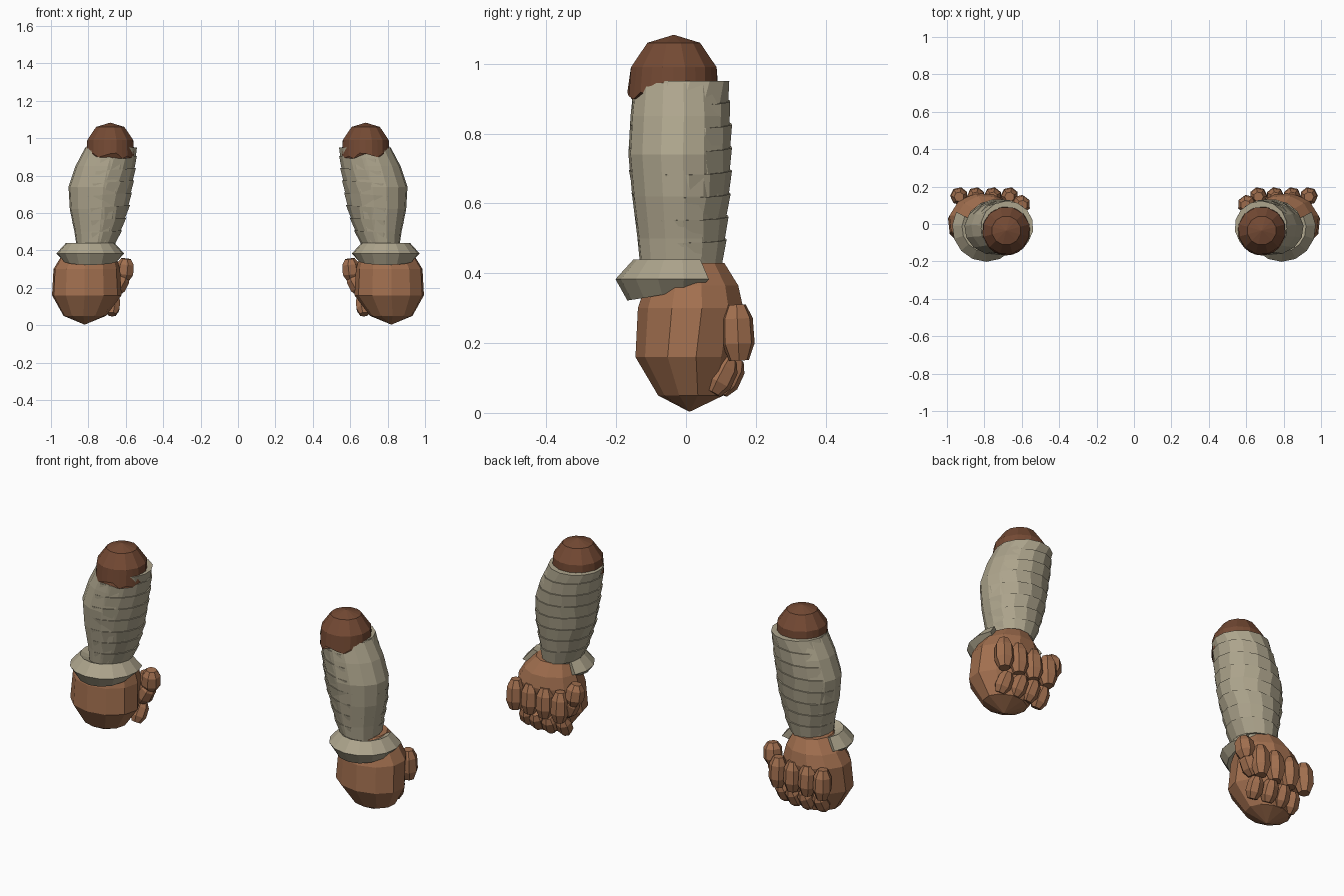
import bpy, bmesh, math, random
from mathutils import Vector

if "Cube" in bpy.data.objects:
    bpy.data.objects.remove(bpy.data.objects["Cube"])


def material(name, rgb):
    m = bpy.data.materials.new(name)
    m.diffuse_color = (*rgb, 1)
    m.use_nodes = True
    m.node_tree.nodes["Principled BSDF"].inputs["Base Color"].default_value = m.diffuse_color
    return m


SKIN = material("brown skin", (0.36, 0.16, 0.078))
DARK = material("dark brown skin", (0.175, 0.068, 0.034))
WRAP = material("linen wrap", (0.42, 0.375, 0.265))


def loft(name, rings, mat, side, closed=True):
    """Skin a list of rings (lists of points), cap both ends, mirror x by side."""
    bm = bmesh.new()
    vs = [[bm.verts.new((p[0] * side, p[1], p[2])) for p in r] for r in rings]
    n = len(vs[0])
    for a, b in zip(vs, vs[1:]):
        for i in range(n):
            j = (i + 1) % n
            bm.faces.new((a[i], a[j], b[j], b[i]))
    bm.faces.new(vs[0])
    bm.faces.new(vs[-1])
    bmesh.ops.remove_doubles(bm, verts=bm.verts, dist=0.0005)
    bmesh.ops.recalc_face_normals(bm, faces=bm.faces)
    me = bpy.data.meshes.new(name)
    bm.to_mesh(me)
    bm.free()
    me.materials.append(mat)
    ob = bpy.data.objects.new(name, me)
    bpy.context.collection.objects.link(ob)
    return ob


def ellipse(cx, cy, rx, ry, z, n, turn=0.0, tilt=0.0):
    pts = []
    for i in range(n):
        a = math.tau * i / n + turn
        x, y = rx * math.cos(a), ry * math.sin(a)
        pts.append((cx + x, cy + y, z - tilt * x))
    return pts


def blob(name, a, b, r, side, n=7):
    """Faceted finger segment from a to b."""
    a, b = Vector(a), Vector(b)
    d = (b - a).normalized()
    u = d.cross(Vector((0, 1, 0.3))).normalized()
    v = d.cross(u)
    rings = []
    for t, k in ((0, 0.55), (0.25, 0.95), (0.7, 1.0), (1, 0.6)):
        c = a.lerp(b, t)
        rings.append([c + (u * math.cos(q) + v * math.sin(q)) * r * k
                      for q in (math.tau * i / n for i in range(n))])
    loft(name, rings, SKIN, side)


# forearm outline: z, inner x, outer x, front y, back y
ARM = [(0.40, 0.68, 0.86, -0.13, 0.095), (0.50, 0.635, 0.875, -0.14, 0.105),
       (0.62, 0.595, 0.90, -0.155, 0.115), (0.74, 0.575, 0.907, -0.166, 0.12),
       (0.85, 0.56, 0.87, -0.16, 0.12), (0.945, 0.555, 0.82, -0.15, 0.11)]


def outline(z):
    """Interpolated centre and radii of the forearm at height z."""
    z = min(max(z, ARM[0][0]), ARM[-1][0])
    for p, q in zip(ARM, ARM[1:]):
        if z <= q[0]:
            t = (z - p[0]) / (q[0] - p[0])
            x0, x1, y0, y1 = (p[k] + (q[k] - p[k]) * t for k in range(1, 5))
            return (x0 + x1) / 2, (y0 + y1) / 2, (x1 - x0) / 2, (y1 - y0) / 2


for side, tag in ((1, "right"), (-1, "left")):
    random.seed(4)

    # fist body
    loft(tag + "_fist", [ellipse(*r, 11, 0.2) for r in (
        (0.82, 0.01, 0.0, 0.0, 0.003), (0.82, 0.015, 0.115, 0.095, 0.05),
        (0.81, 0.0, 0.188, 0.145, 0.16), (0.81, 0.015, 0.18, 0.153, 0.30),
        (0.80, 0.018, 0.15, 0.135, 0.365), (0.785, 0.01, 0.10, 0.102, 0.43))], SKIN, side)

    # curled fingers: knuckle segment and fingertip segment
    for i in range(4):
        x = 0.665 + 0.09 * i
        blob(f"{tag}_finger_{i}", (x, 0.145, 0.31), (x, 0.152, 0.15), 0.048, side)
        xl = 0.665 + 0.075 * i
        y = 0.02 if i in (1, 2) else 0.0
        blob(f"{tag}_fingertip_{i}", (xl, 0.125 + y, 0.155), (xl + 0.01, 0.075 + y, 0.058),
             0.042, side)

    # thumb
    blob(tag + "_thumb", (0.597, 0.10, 0.355), (0.61, 0.11, 0.24), 0.05, side)
    blob(tag + "_thumb_base", (0.605, 0.105, 0.27), (0.66, 0.10, 0.17), 0.045, side)

    # forearm core
    loft(tag + "_forearm_wrap",
         [ellipse(*outline(r[0]), r[0], 14, 0.1) for r in ARM], WRAP, side)

    # overlapping bandage bands, raised on the inner and back sides
    for k in range(8):
        z0 = 0.425 + 0.066 * k
        z1 = min(z0 + 0.072, 0.95)
        rings = []
        for z, grow in ((z0, 0.001), (z1, 0.008)):
            cx, cy, rx, ry = outline(z)
            rings.append(ellipse(cx - 0.009, cy + 0.006, rx + grow, ry + grow, z, 14,
                                 0.1 + random.uniform(-0.1, 0.1), 0.08 if k < 7 else 0))
        loft(f"{tag}_bandage_band_{k}", rings, WRAP, side)

    # rounded elbow cap with a ragged front edge
    elbow = [ellipse(0.683, -0.035, r, r, z, 12, 0.26) for z, r in
             ((1.083, 0.0), (1.06, 0.078), (0.99, 0.127))]
    hem = []
    for i in range(24):
        a = math.tau * i / 24 + 0.26
        z = 0.90 + random.uniform(-0.012, 0.022)
        hem.append((0.683 + 0.129 * math.cos(a), -0.037 + 0.131 * math.sin(a), z))
    loft(tag + "_elbow_cap", elbow, DARK, side)
    rim = [((Vector(elbow[-1][i // 2]) + Vector(elbow[-1][(i + i % 2) // 2 % 12])) / 2)
           for i in range(24)]
    loft(tag + "_elbow_hem", [rim, hem], DARK, side)

    # open flared cuff around the front of the wrist
    cuff = []
    steps = 10
    for i in range(steps + 1):
        t = 2 * i / steps - 1
        a = math.radians(-90 + 118 * t)
        low = 0.322 + 0.045 * t * t
        cuff.append([(0.79 + r * math.cos(a), -0.02 + r * math.sin(a), z) for r, z in
                     ((0.085, 0.42), (0.13, 0.44), (0.182, 0.383), (0.148, low), (0.10, low + 0.02))])
    loft(tag + "_wrist_cuff", cuff, WRAP, side)
